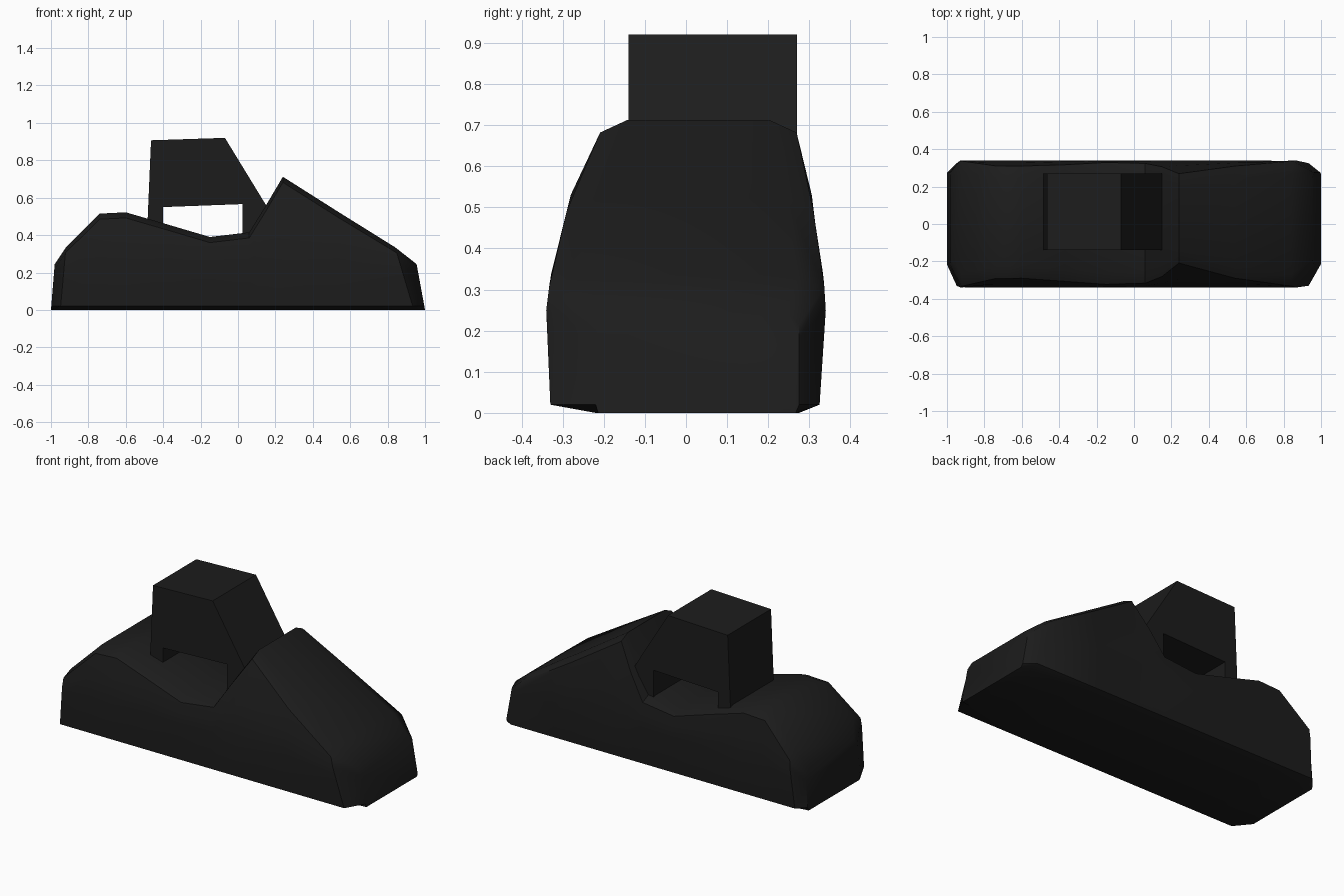
import bpy, bmesh, math

if "Cube" in bpy.data.objects:
    bpy.data.objects.remove(bpy.data.objects["Cube"])

black = bpy.data.materials.new("black")
black.diffuse_color = (0.012, 0.012, 0.012, 1)
black.use_nodes = True
black.node_tree.nodes["Principled BSDF"].inputs["Base Color"].default_value = black.diffuse_color


def finish(bm, name, angle):
    bmesh.ops.recalc_face_normals(bm, faces=bm.faces)
    mesh = bpy.data.meshes.new(name)
    bm.to_mesh(mesh)
    bm.free()
    mesh.materials.append(black)
    ob = bpy.data.objects.new(name, mesh)
    bpy.context.collection.objects.link(ob)
    bpy.ops.object.select_all(action='DESELECT')
    ob.select_set(True)
    bpy.context.view_layer.objects.active = ob
    bpy.ops.object.shade_smooth_by_angle(angle=math.radians(angle))
    return ob


def lerp_table(table, z):
    for (z0, a), (z1, b) in zip(table, table[1:]):
        if z <= z1:
            return a + (b - a) * (z - z0) / (z1 - z0)
    return table[-1][1]


# side outlines of the hull: (height, y)
FRONT = [(0, -0.22), (0.02, -0.33), (0.25, -0.34), (0.33, -0.33), (0.54, -0.278), (0.69, -0.205)]
BACK = [(0, 0.275), (0.02, 0.325), (0.25, 0.34), (0.33, 0.335), (0.42, 0.317), (0.54, 0.305), (0.69, 0.267)]

# hull stations: x at the base, x at the top, top height, end taper
STATIONS = [(-1, -0.98, 0.245, 1), (-0.95, -0.92, 0.335, 0), (-0.74, -0.74, 0.515, 0),
            (-0.6, -0.6, 0.522, 0), (-0.37, -0.37, 0.455, 0), (-0.15, -0.15, 0.39, 0),
            (0.06, 0.06, 0.415, 0), (0.15, 0.15, 0.56, 0), (0.24, 0.24, 0.712, 0),
            (0.54, 0.54, 0.522, 0), (0.94, 0.84, 0.335, 0), (1, 0.955, 0.245, 1)]


def hull_side(table, h, taper):
    shoulder = h - 0.03
    mid = min(0.25, h * 0.6)
    pts = [(lerp_table(table, z), z) for z in (0, 0.02, mid, (mid + shoulder) / 2, shoulder)]
    sign = 1 if table is BACK else -1
    if taper:
        limit = 0.275 if sign > 0 else -0.22
        pts = [(limit * (0.97 if i == 0 else 1), z) for i, (y, z) in enumerate(pts)]
    inset = 0.03 if taper else 0.065
    pts.append((pts[-1][0] - sign * inset, h))
    return pts


# hull
bm = bmesh.new()
rings = []
for xb, xt, h, taper in STATIONS:
    outline = hull_side(FRONT, h, taper) + hull_side(BACK, h, taper)[::-1]
    rings.append([bm.verts.new((xb + (xt - xb) * z / h, y, z)) for y, z in outline])
for a, b in zip(rings, rings[1:]):
    for i in range(len(a)):
        j = (i + 1) % len(a)
        bm.faces.new((a[i], a[j], b[j], b[i]))
bm.faces.new(rings[0])
bm.faces.new(rings[-1])
finish(bm, "hull", 42)

# raised bridge with an opening below it, legs sunk into the hull
BRIDGE = [(-0.485, 0.44), (-0.465, 0.907), (-0.07, 0.92), (0.15, 0.56), (0.06, 0.38),
          (0.025, 0.38), (0.025, 0.566), (-0.4, 0.55), (-0.4, 0.43)]
bm = bmesh.new()
face = bm.faces.new([bm.verts.new((x, -0.14, z)) for x, z in BRIDGE])
ext = bmesh.ops.extrude_face_region(bm, geom=[face], use_keep_orig=True)
bmesh.ops.translate(bm, vec=(0, 0.41, 0),
                    verts=[v for v in ext["geom"] if isinstance(v, bmesh.types.BMVert)])
finish(bm, "bridge", 30)
